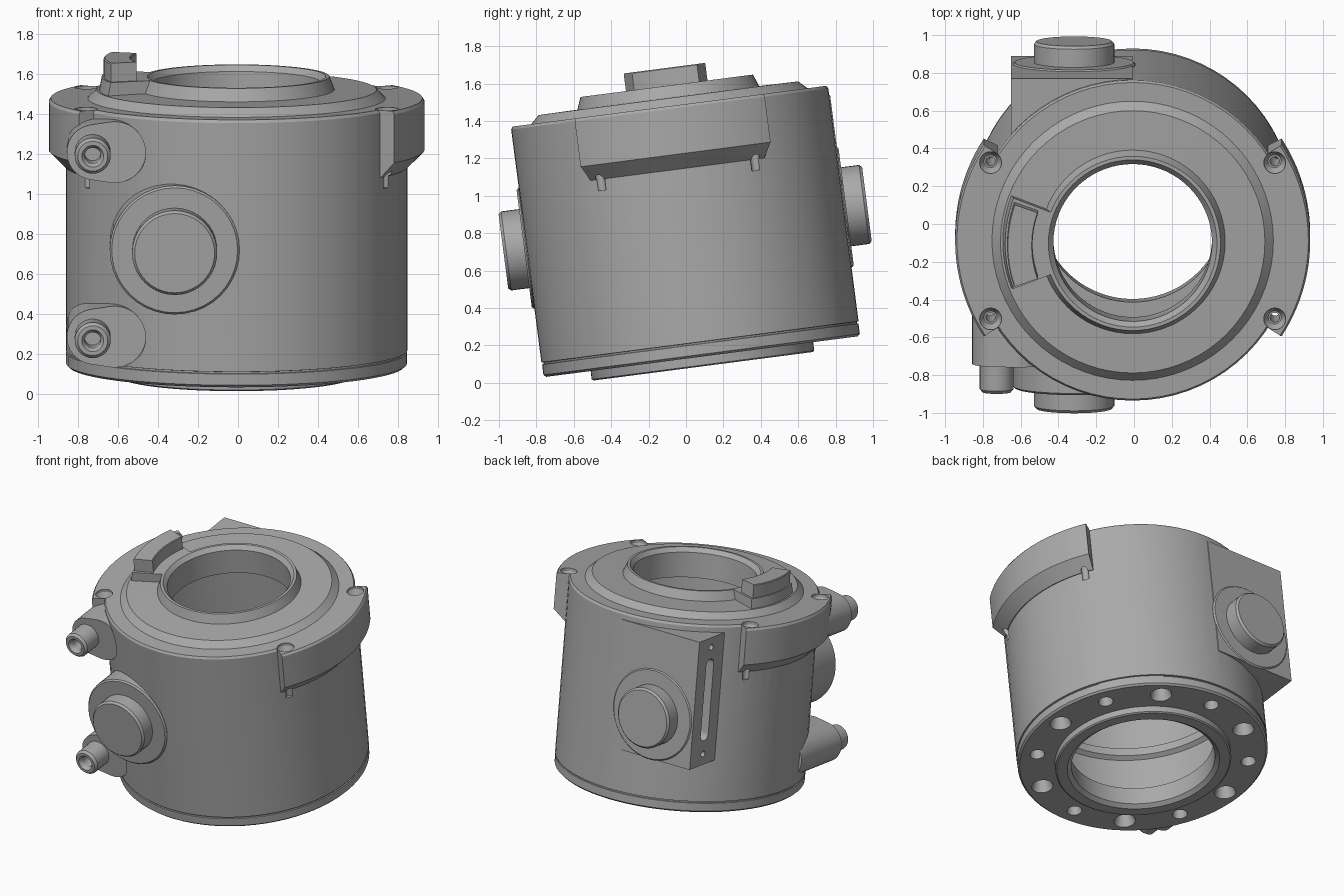
import bpy, bmesh
from math import pi, sin, cos, radians
from mathutils import Matrix, Vector

if "Cube" in bpy.data.objects:
    bpy.data.objects.remove(bpy.data.objects["Cube"])

grey = bpy.data.materials.new("cast_grey")
grey.use_nodes = True
GREY = (0.4, 0.4, 0.4, 1)
grey.diffuse_color = GREY
grey.node_tree.nodes["Principled BSDF"].inputs["Base Color"].default_value = GREY

# Housing leans towards the front
TILT = Matrix.Translation((-0.007, 0.085, 0.14)) @ Matrix.Rotation(radians(7.4), 4, 'X')
UP = Matrix()
FRONT = Matrix.Rotation(pi / 2, 4, 'X')    # (u, v, w) -> (x, z, -y)
SIDE = Matrix.Rotation(-pi / 2, 4, 'Y')    # (u, v, w) -> (z, y, -x)


def finish(name, bm, mat):
    bm.transform(mat)
    bmesh.ops.recalc_face_normals(bm, faces=bm.faces)
    mesh = bpy.data.meshes.new(name)
    bm.to_mesh(mesh)
    bm.free()
    mesh.materials.append(grey)
    ob = bpy.data.objects.new(name, mesh)
    bpy.context.collection.objects.link(ob)
    return ob


def lathe(name, profile, mid=0, half=180, steps=72, mat=UP, closed=True):
    """Revolve an (r, z) profile; half < 180 gives a capped sector."""
    bm = bmesh.new()
    full = half == 180
    rings = []
    for i in range(steps if full else steps + 1):
        a = radians(mid - half + 2 * half * i / steps)
        rings.append([bm.verts.new((r * cos(a), r * sin(a), z)) for r, z in profile])
    n = len(profile)
    for i in range(steps):
        p, q = rings[i], rings[(i + 1) % len(rings)]
        for j in range(n if closed else n - 1):
            k = (j + 1) % n
            bm.faces.new((p[j], p[k], q[k], q[j]))
    if not full:
        bm.faces.new(rings[0])
        bm.faces.new(rings[-1])
    bmesh.ops.remove_doubles(bm, verts=bm.verts, dist=1e-5)
    return finish(name, bm, mat)


def hull(name, circles, mat=UP, steps=40):
    """Convex solid around circles given as (u, v, w, r)."""
    bm = bmesh.new()
    for u, v, w, r in circles:
        for i in range(steps):
            a = 2 * pi * i / steps
            bm.verts.new((u + r * cos(a), v + r * sin(a), w))
    out = bmesh.ops.convex_hull(bm, input=bm.verts)
    junk = {g for g in out["geom_interior"] + out["geom_unused"]
            if isinstance(g, bmesh.types.BMVert) and g.is_valid}
    bmesh.ops.delete(bm, geom=list(junk), context='VERTS')
    bmesh.ops.dissolve_limit(bm, angle_limit=0.005, verts=bm.verts, edges=bm.edges)
    return finish(name, bm, mat)


def box(name, lo, hi):
    bm = bmesh.new()
    lo, hi = Vector(lo), Vector(hi)
    bmesh.ops.create_cube(bm, size=1)
    return finish(name, bm, Matrix.Translation((lo + hi) / 2) @ Matrix.Diagonal((*(hi - lo), 1)))


def combine(target, part, operation):
    part.hide_render = True
    mod = target.modifiers.new("combine", 'BOOLEAN')
    mod.operation, mod.solver, mod.object = operation, 'EXACT', part
    bpy.context.view_layer.objects.active = target
    bpy.ops.object.modifier_apply(modifier=mod.name)
    bpy.data.objects.remove(part)


MID = 0.695      # height of the side bosses
BOSS_X = -0.31
LUGS = (0.234, 1.165)

# Turned body: bottom spigot, base rim, wall, stepped lid and collar
body = lathe("housing", [
    (0, -.052), (.59, -.052), (.6, -.045), (.6, 0), (.84, 0), (.853, .012),
    (.853, .068), (.845, .07), (.845, .078), (.855, .08), (.855, 1.335),
    (.845, 1.35), (.745, 1.35), (.70, 1.393), (.49, 1.395), (.465, 1.46),
    (0, 1.463)], closed=False)

# Flange ears on both sides
for mid in (0, 180):
    combine(body, lathe("ear", [
        (.75, 1.35), (.75, 1.01), (.86, 1.01), (.94, 1.09), (.94, 1.335),
        (.93, 1.35)], mid, 33, 24), 'UNION')

# Rear flat pad, boss seats and cable lugs
combine(body, box("rear_pad", (-.645, .4, .38), (0, .86, 1.3)), 'UNION')
for s in (1, -1):
    combine(body, hull("boss_seat", [
        (BOSS_X, MID, s * .4, .325), (BOSS_X, MID, s * .858, .325),
        (BOSS_X, MID, s * .868, .315)], FRONT), 'UNION')
for z in LUGS:
    combine(body, hull("lug", [(x, z, w, r) for x, r in ((-.71, .14), (-.61, .155))
                               for w in (.2, .68)], FRONT), 'UNION')
    combine(body, hull("lug_face_cut", [(-.61, z, .68, .155), (-.61, z, 1, .155)], FRONT),
            'DIFFERENCE')

# Bore and inner chamber with a small inner rib
combine(body, lathe("bore", [
    (0, -.2), (.53, -.2), (.53, -.06), (.49, -.03), (.49, .1), (.72, .1),
    (.72, .5), (.69, .52), (.69, .58), (.72, .6), (.72, 1.25), (.42, 1.25),
    (.42, 1.43), (.455, 1.47), (.455, 1.6), (0, 1.6)], closed=False), 'DIFFERENCE')

# Countersunk holes under the base, alternately large and small
for i in range(12):
    a = i * pi / 6
    x, y = .73 * cos(a), .73 * sin(a)
    big, small = (.08, .045) if i % 2 == 0 else (.055, .035)
    combine(body, hull("base_hole", [(x, y, -.02, big), (x, y, .04, small),
                                     (x, y, .085, small)], steps=24), 'DIFFERENCE')

# Bolt holes through the ears
for a in (29, 151, 209, 331):
    x, y = .86 * cos(radians(a)), .86 * sin(radians(a))
    combine(body, hull("ear_hole", [(x, y, .95, .025), (x, y, 1.31, .025)], steps=20), 'DIFFERENCE')
    combine(body, hull("ear_countersink", [(x, y, 1.29, .035), (x, y, 1.33, .058),
                                           (x, y, 1.4, .058)], steps=24), 'DIFFERENCE')

# Slot and two screw holes in the end of the rear pad
combine(body, hull("slot", [(z, .71, w, .045) for z in (.6, 1.1) for w in (.56, .7)],
                   SIDE, 24), 'DIFFERENCE')
for z in (.46, 1.23):
    combine(body, hull("screw_hole", [(z, .71, w, .022) for w in (.57, .7)],
                       SIDE, 16), 'DIFFERENCE')

# Round bosses at front and back
bosses = [hull(name, [(BOSS_X, MID, s * .8, .213), (BOSS_X, MID, s * .965, .213),
                      (BOSS_X, MID, s * .98, .2)], FRONT)
          for name, s in (("front_boss", 1), ("back_boss", -1))]

# Hollow cable stubs on the lugs
stubs = [lathe(name, [(.04, .66), (.09, .66), (.09, .815), (.075, .832),
                      (.055, .832), (.04, .81), (.04, .7), (0, .7), (0, .66)],
               steps=32, mat=FRONT @ Matrix.Translation((-.72, z, 0)), closed=False)
         for name, z in zip(("lower_stub", "upper_stub"), LUGS)]

# Curved stop on the lid with its low foot
foot = lathe("stop_foot", [(.455, 1.38), (.69, 1.38), (.675, 1.46), (.455, 1.46)], 180, 21, 12)
stop = lathe("stop", [(.53, 1.44), (.665, 1.44), (.665, 1.55), (.66, 1.555),
                      (.535, 1.555), (.53, 1.55)], 180, 19.3, 12)

for ob in [body, foot, stop] + bosses + stubs:
    ob.matrix_world = TILT
    bpy.ops.object.select_all(action='DESELECT')
    ob.select_set(True)
    bpy.context.view_layer.objects.active = ob
    bpy.ops.object.shade_smooth_by_angle(angle=radians(25))
